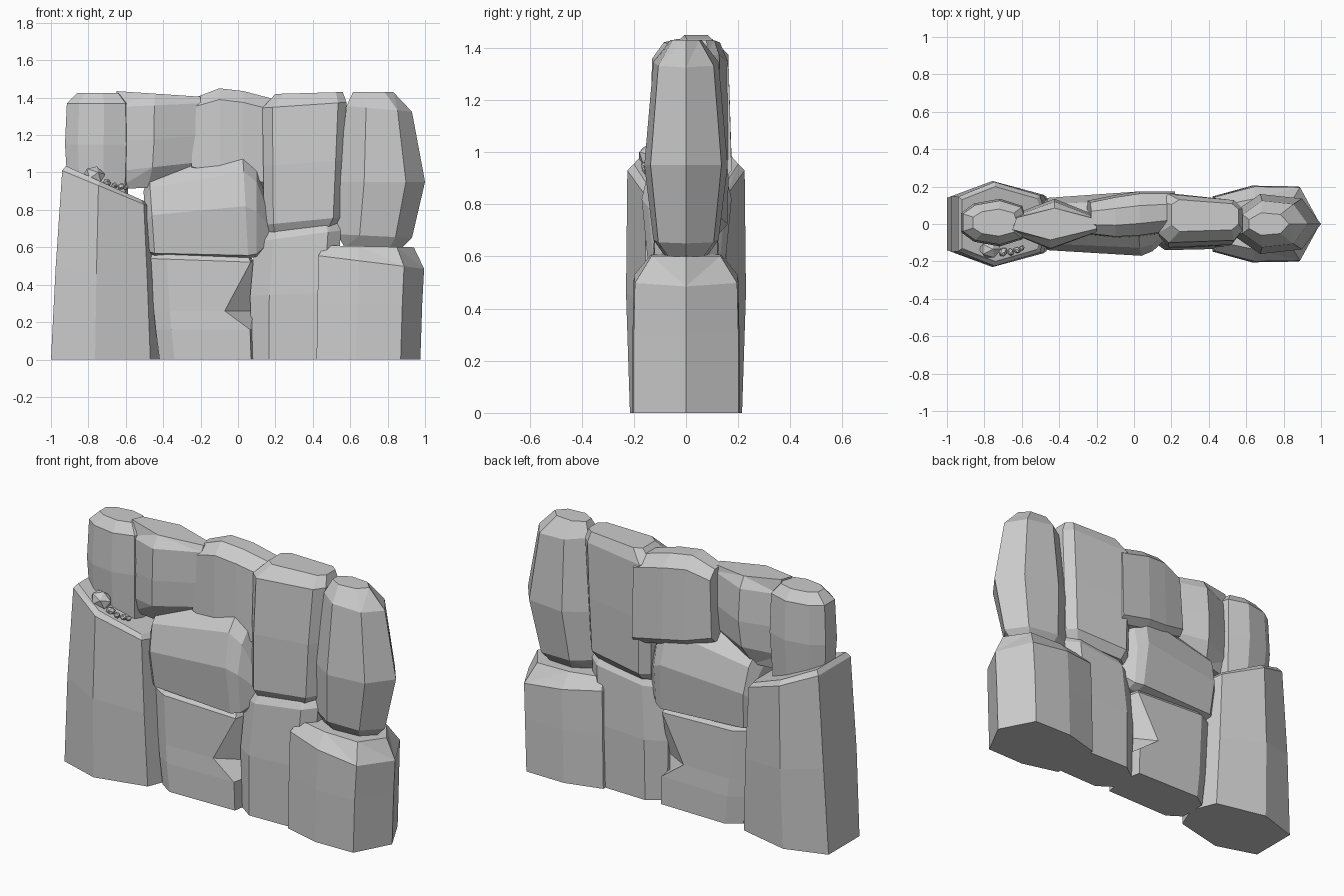
import bpy, bmesh
from mathutils import Vector


def stone(name, section, rings, axis='z', moves=None):
    """Loft a section (u 0..1, v -1..1) through rings.
    z axis ring: (z, x0, x1, y0, y1, rise across x)
    x axis ring: (x, z0, z1, y0, y1, lean of x over height)"""
    bm = bmesh.new()
    loops = []
    for h, a0, a1, y0, y1, tilt in rings:
        loop = []
        for u, v in section:
            a = a0 + (a1 - a0) * u
            y = (y0 + y1) / 2 + (y1 - y0) / 2 * v
            h2 = h + tilt * (u - 0.5)
            loop.append(bm.verts.new((a, y, h2) if axis == 'z' else (h2, y, a)))
        loops.append(loop)
    for (ring, point), d in (moves or {}).items():
        loops[ring][point].co += Vector(d)
    n = len(section)
    for lo, hi in zip(loops, loops[1:]):
        for i in range(n):
            j = (i + 1) % n
            bm.faces.new((lo[i], lo[j], hi[j], hi[i]))
    bm.faces.new(loops[0])
    bm.faces.new(loops[-1])
    # split bent faces into clean facets
    bmesh.ops.connect_verts_nonplanar(bm, angle_limit=0.12, faces=bm.faces[:])
    bmesh.ops.recalc_face_normals(bm, faces=bm.faces[:])
    me = bpy.data.meshes.new(name)
    bm.to_mesh(me)
    bm.free()
    ob = bpy.data.objects.new(name, me)
    bpy.context.collection.objects.link(ob)
    return ob


def mirrored(half):
    """Complete a section from its front half (v <= 0)."""
    return half + [(u, -v) for u, v in reversed(half) if v != 0]


# Bottom course
stone("left_base_stone", mirrored([(0, -.65), (.4, -1), (.9, -.68), (1, 0)]), [
    (0.0, -1.0, -.41, -.215, .215, 0),
    (.45, -.975, -.43, -.23, .23, -.08),
    (.91, -.94, -.455, -.225, .225, -.2),
    (.935, -.92, -.475, -.2, .2, -.2)])

stone("lower_middle_stone",
      [(0, -.6), (.16, -1), (.97, -.95), (1, -.3), (1, .3), (.97, .95), (.16, 1), (0, .6)], [
          (0.0, -.42, .085, -.135, .135, 0),
          (.16, -.44, .08, -.135, .135, 0),
          (.26, -.45, .085, -.13, .13, 0),
          (.53, -.47, .085, -.125, .125, -.02),
          (.56, -.46, .07, -.1, .1, -.02)],
      moves={(2, 2): (-.14, 0, 0), (2, 5): (-.14, 0, 0)})

stone("lower_inner_stone", mirrored([(0, -.5), (.22, -1), (.85, -.95), (1, -.5)]), [
    (0.0, .07, .5, -.135, .135, 0),
    (.35, .065, .53, -.14, .14, .02),
    (.66, .09, .55, -.125, .125, .06),
    (.73, .12, .52, -.085, .085, .05)])

stone("right_base_stone", mirrored([(0, -.72), (.38, -1), (.81, -.98), (1, 0)]), [
    (0.0, .42, .975, -.205, .205, 0),
    (.3, .425, .985, -.205, .205, 0),
    (.52, .43, .995, -.2, .2, -.07),
    (.605, .46, .94, -.135, .135, -.01)])

# Long slab across the middle
stone("middle_slab",
      [(0, -.5), (.03, -.85), (.5, -1), (.83, -.75), (1, -.25),
       (1, .25), (.83, .75), (.5, 1), (.03, .85), (0, .5)], [
          (-.495, .57, .9, -.1, .1, -.02),
          (-.46, .555, .99, -.14, .14, -.03),
          (.04, .54, 1.1, -.17, .175, -.03),
          (.1, .55, 1.03, -.145, .15, 0),
          (.17, .62, .8, -.08, .08, 0)], axis='x')

# Top course
stone("upper_left_pillar",
      mirrored([(0, -.4), (.2, -.8), (.6, -1), (.95, -.7), (1, -.2)]), [
          (.88, -.91, -.59, -.1, .11, -.05),
          (1.15, -.925, -.58, -.12, .135, 0),
          (1.37, -.915, -.585, -.11, .125, 0),
          (1.425, -.86, -.63, -.065, .08, 0)])

stone("upper_left_block",
      [(0, -.35), (.45, -1), (1, -.3), (1, .3), (.5, 1), (.05, .4)], [
          (.92, -.65, -.28, -.06, .06, .02),
          (1.03, -.66, -.21, -.125, .12, .05),
          (1.18, -.66, -.19, -.135, .135, .03),
          (1.36, -.65, -.2, -.13, .12, .02),
          (1.42, -.65, -.2, -.085, .085, -.03)])

stone("upper_centre_block",
      [(0, -.55), (.08, -.9), (.88, -.85), (1, -.35),
       (1, .4), (.88, .9), (.08, 1), (0, .7)], [
          (-.24, 1.0, 1.4, -.065, .125, .02),
          (-.1, .95, 1.45, -.085, .155, 0),
          (.03, .93, 1.435, -.08, .175, 0),
          (.22, .89, 1.385, -.05, .175, 0)], axis='x')

stone("upper_inner_stone",
      [(0, -.6), (.12, -1), (.9, -.9), (1, -.5), (1, .4), (.9, .75), (.12, 1), (0, .7)], [
          (.69, .15, .52, -.1, .12, .03),
          (.74, .14, .55, -.13, .16, .04),
          (1.05, .135, .565, -.125, .165, .03),
          (1.36, .13, .58, -.1, .16, .03),
          (1.425, .2, .56, -.04, .13, .01)])

stone("upper_right_pillar", mirrored([(0, -.4), (.3, -1), (.78, -.85), (1, 0)]), [
    (.6, .57, .88, -.08, .08, 0),
    (.66, .53, .93, -.125, .125, -.02),
    (.95, .535, 1.0, -.16, .16, 0),
    (1.34, .58, .93, -.125, .125, -.03),
    (1.43, .615, .83, -.06, .06, 0)])

# Loose pebbles on the ledge
pebbles = [(-.77, -.135, .985, .058), (-.7, -.15, .945, .025), (-.66, -.15, .93, .02),
           (-.625, -.14, .925, .02), (-.6, -.13, .92, .016)]
for i, (x, y, z, r) in enumerate(pebbles):
    bpy.ops.mesh.primitive_ico_sphere_add(subdivisions=1, radius=r, location=(x, y, z),
                                          rotation=(.4 * i, .3, i))
    ob = bpy.context.object
    ob.name = f"pebble_{i + 1}"
    ob.scale = (1.1, .9, .85)
